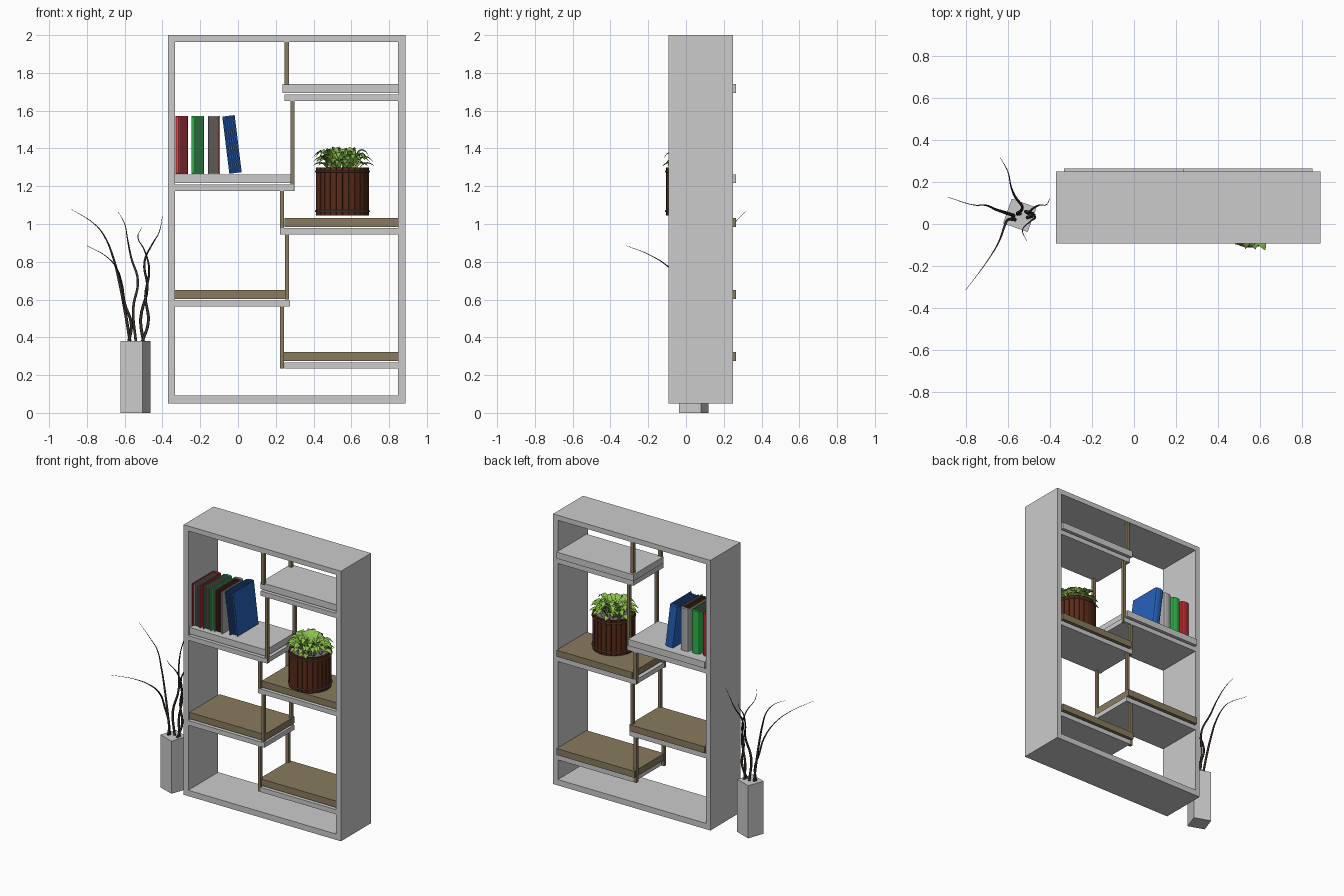
import bpy, bmesh, math, random
from mathutils import Vector, Matrix

if "Cube" in bpy.data.objects:
    bpy.data.objects.remove(bpy.data.objects["Cube"])

random.seed(4)
MATS = {}


def mat(name, rgb):
    m = MATS.get(name) or bpy.data.materials.new(name)
    m.diffuse_color = (*rgb, 1)
    MATS[name] = m
    return m


WOOD = mat("wood", (0.25, 0.2, 0.11))
BARREL = mat("barrel_wood", (0.1, 0.025, 0.01))
METAL = mat("hoop_metal", (0.12, 0.08, 0.06))
LEAF = mat("leaf_green", (0.28, 0.55, 0.08))
TWIG = mat("twig_dark", (0.04, 0.03, 0.025))


def finish(name, bm, m=None):
    bmesh.ops.recalc_face_normals(bm, faces=bm.faces)
    me = bpy.data.meshes.new(name)
    bm.to_mesh(me)
    bm.free()
    ob = bpy.data.objects.new(name, me)
    bpy.context.collection.objects.link(ob)
    if m:
        me.materials.append(m)
    return ob


def add_box(bm, x, y, z, tf=Matrix()):
    size = [b - a for a, b in (x, y, z)]
    mid = [(a + b) / 2 for a, b in (x, y, z)]
    bmesh.ops.create_cube(bm, size=1, matrix=tf @ Matrix.Translation(mid) @ Matrix.Diagonal((*size, 1)))


def box(name, x, y, z, m=None):
    bm = bmesh.new()
    add_box(bm, x, y, z)
    return finish(name, bm, m)


# Outer frame: rectangular ring extruded in depth
YF, YB = -0.092, 0.25
bm = bmesh.new()
loops = []
for x0, x1, z0, z1 in ((-0.37, 0.887, 0.05, 2.0), (-0.333, 0.848, 0.092, 1.964)):
    for y in (YF, YB):
        loops.append([bm.verts.new((x, y, z)) for x, z in ((x0, z0), (x1, z0), (x1, z1), (x0, z1))])
for a, b in ((0, 1), (2, 3), (0, 2), (1, 3)):
    for i in range(4):
        j = (i + 1) % 4
        bm.faces.new((loops[a][i], loops[a][j], loops[b][j], loops[b][i]))
finish("outer_frame", bm)

# Shelves: base board with a top board set slightly back
L, R = -0.333, 0.848
shelves = [  # name, base x range, top x range, underside z, top material
    ("right_top", (0.245, R), (0.235, R), 1.652, None),
    ("left_upper", (L, 0.295), (L, 0.278), 1.175, None),
    ("right_middle", (0.225, R), (0.245, R), 0.944, WOOD),
    ("left_lower", (L, 0.276), (L, 0.268), 0.562, WOOD),
    ("right_bottom", (0.245, R), (0.228, R), 0.234, WOOD),
]
for name, bx, tx, z, m in shelves:
    box(name + "_shelf_base", bx, (YF, YB), (z, z + 0.034))
    box(name + "_shelf_board", tx, (YF + 0.014, YB + 0.014), (z + 0.041, z + 0.088), m)

# Posts: a front and back pair between neighbouring shelves
for i, (x0, x1, z0, z1) in enumerate((
        (0.246, 0.27, 1.735, 1.966), (0.278, 0.299, 1.175, 1.655), (0.222, 0.244, 0.944, 1.177),
        (0.25, 0.271, 0.6, 0.946), (0.222, 0.244, 0.234, 0.565))):
    for side, y in (("front", YF + 0.002), ("back", YB - 0.024)):
        box(f"{side}_post_{i + 1}", (x0, x1), (y, y + 0.022), (z0, z1), WOOD)

# Books: two covers, a bulged spine at the back, loose pages
def book(name, x, y, tilt, m, pages):
    w, d, h, t = 0.066, 0.235, 0.305, 0.006
    tf = Matrix.Translation((x, y, 1.266)) @ Matrix.Rotation(tilt, 4, 'Y')
    bm = bmesh.new()
    outer = [(0, 0), (0, d)]
    outer += [(w / 2 - w / 2 * math.cos(a), d + 0.015 * math.sin(a)) for a in (math.pi * k / 6 for k in range(1, 6))]
    outer += [(w, d), (w, 0), (w - t, 0), (w - t, d - t), (t, d - t), (t, 0)]
    base = bm.faces.new([bm.verts.new(tf @ Vector((px, py, 0))) for px, py in outer])
    up = bmesh.ops.extrude_face_region(bm, geom=[base])["geom"]
    lift = tf.to_3x3() @ Vector((0, 0, h))
    bmesh.ops.translate(bm, vec=lift, verts=[v for v in up if isinstance(v, bmesh.types.BMVert)])
    finish(name + "_cover", bm, m)
    bm = bmesh.new()
    for k in range(5):
        px = t + 0.002 + k * (w - 2 * t) / 5
        add_box(bm, (px, px + 0.007), (0.006, d - t), (0.005, h - 0.005), tf)
    finish(name + "_pages", bm, pages)


PAPER = mat("paper", (0.2, 0.2, 0.2))
book("red_book", -0.33, -0.055, 0, mat("red", (0.5, 0.02, 0.025)), PAPER)
book("green_book", -0.245, -0.05, 0, mat("green", (0.03, 0.45, 0.07)), PAPER)
book("grey_book", -0.16, -0.045, 0, mat("cover_grey", (0.4, 0.4, 0.4)), mat("brown", (0.1, 0.03, 0.015)))
book("blue_book", -0.046, -0.03, math.radians(-7), mat("blue", (0.02, 0.12, 0.5)), mat("blue_pages", (0.03, 0.1, 0.35)))

# Barrel planter: staves around a core, with two hoops
C = Vector((0.553, 0.034, 0))
Z0, Z1 = 1.046, 1.3
bm = bmesh.new()
for i in range(26):
    tf = Matrix.Translation(C) @ Matrix.Rotation(math.tau * i / 26, 4, 'Z')
    add_box(bm, (0.124, 0.14), (-0.0152, 0.0152), (Z0, Z1), tf)
finish("planter_staves", bm, BARREL)
bm = bmesh.new()
bmesh.ops.create_cone(bm, cap_ends=True, segments=26, radius1=0.127, radius2=0.127, depth=Z1 - Z0 - 0.03,
                      matrix=Matrix.Translation(C + Vector((0, 0, (Z0 + Z1) / 2 - 0.01))))
finish("planter_soil", bm, mat("soil", (0.2, 0.18, 0.16)))
for n, z in (("lower", Z0 + 0.022), ("upper", Z1 - 0.022)):
    bpy.ops.mesh.primitive_torus_add(major_segments=40, minor_segments=8, major_radius=0.141,
                                     minor_radius=0.005, location=(C.x, C.y, z))
    hoop = bpy.context.object
    hoop.name = n + "_hoop"
    hoop.data.materials.append(METAL)
    bpy.ops.object.shade_smooth()

# Plant: arching leaves on thin stems
bm = bmesh.new()
widths = (0.003, 0.003, 0.014, 0.024, 0.022, 0.013, 0.001)
for i in range(58):
    ang = i * 2.4 + random.uniform(-0.3, 0.3)
    r0 = 0.085 * math.sqrt(random.random())
    reach = random.uniform(0.06, 0.1)
    rise = random.uniform(0.06, 0.13) * (1 - 3 * max(0, r0 - 0.06) / 0.1)
    rise = max(rise, 0.045)
    tf = Matrix.Translation(C) @ Matrix.Rotation(ang, 4, 'Z')
    rows = []
    for k, w in enumerate(widths):
        s = k / 6
        r = r0 + reach * s ** 1.3
        z = 1.276 + rise * math.sin(min(s * 2.35, 2.35))
        rows.append([bm.verts.new(tf @ Vector((r, e * w, z + abs(e) * w * 0.3))) for e in (-1, 0, 1)])
    for a, b in zip(rows, rows[1:]):
        for j in (0, 1):
            bm.faces.new((a[j], a[j + 1], b[j + 1], b[j]))
leaves = finish("plant_leaves", bm, LEAF)
leaves.data.shade_smooth()

# Vase: square prism turned about z
bm = bmesh.new()
add_box(bm, (-0.062, 0.062), (-0.062, 0.062), (0, 0.38),
        Matrix.Translation((-0.543, 0.041, 0)) @ Matrix.Rotation(math.radians(-19.7), 4, 'Z'))
finish("vase", bm)

# Dry twigs: tapering bevelled curves
twigs = [
    [(-.58, .03, .37), (-.565, .02, .47), (-.60, .02, .58), (-.615, -.01, .68), (-.645, -.09, .77), (-.70, -.18, .83), (-.80, -.314, .885)],
    [(-.57, .04, .37), (-.60, .05, .55), (-.63, .06, .70), (-.66, .07, .82), (-.71, .09, .94), (-.76, .09, 1.0), (-.886, .128, 1.08)],
    [(-.54, .05, .37), (-.555, .05, .55), (-.53, .08, .70), (-.565, .13, .82), (-.585, .18, .92), (-.60, .25, 1.0), (-.635, .314, 1.065)],
    [(-.50, .05, .37), (-.515, .06, .5), (-.48, .05, .66), (-.495, .06, .80), (-.45, .09, .90), (-.42, .09, .95), (-.40, .12, 1.04)],
    [(-.51, .03, .37), (-.475, .04, .48), (-.49, .04, .62), (-.47, .03, .76), (-.495, .01, .86), (-.53, -.03, .93), (-.51, -.08, .98)],
]
for i, pts in enumerate(twigs):
    cu = bpy.data.curves.new(f"twig_{i + 1}", 'CURVE')
    cu.dimensions = '3D'
    cu.bevel_depth = 0.008
    cu.bevel_resolution = 1
    cu.resolution_u = 5
    sp = cu.splines.new('BEZIER')
    sp.bezier_points.add(len(pts) - 1)
    for k, (bp, p) in enumerate(zip(sp.bezier_points, pts)):
        bp.co = p
        bp.handle_left_type = bp.handle_right_type = 'AUTO'
        bp.radius = (1, 1, 0.85, 0.7, 0.45, 0.25, 0.1)[k]
    cu.materials.append(TWIG)
    bpy.context.collection.objects.link(bpy.data.objects.new(f"twig_{i + 1}", cu))

for m in bpy.data.materials:
    if m.users and not m.is_grease_pencil:
        m.use_nodes = True
        m.node_tree.nodes["Principled BSDF"].inputs["Base Color"].default_value = m.diffuse_color
